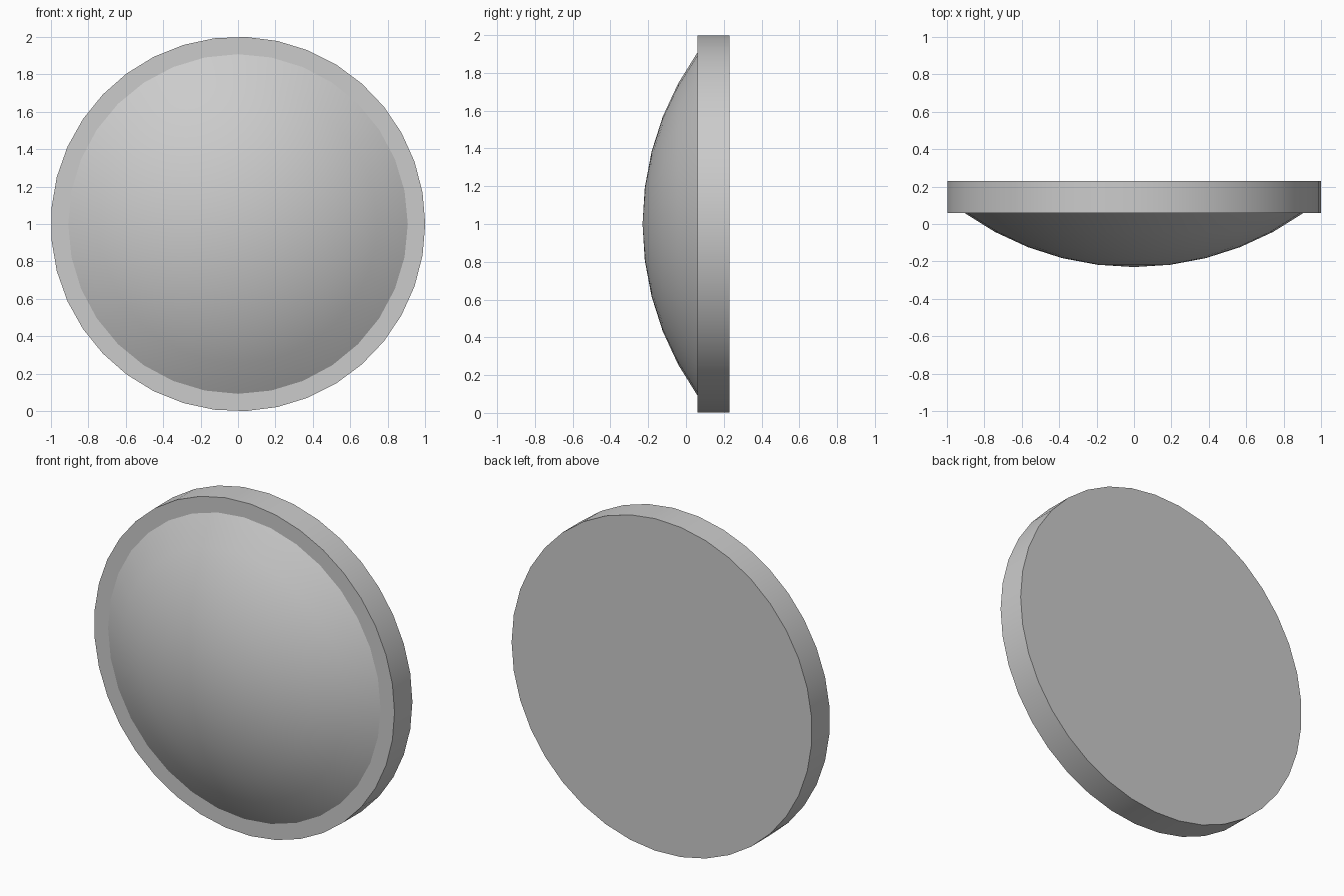
import bpy, bmesh
from math import sin, cos, radians, pi
from mathutils import Matrix, Vector

cube = bpy.data.objects.get("Cube")
if cube:
    bpy.data.objects.remove(cube, do_unlink=True)

RIM_FRONT, RIM_BACK, DOME_FRONT = 0.06, 0.23, -0.23
DOME_RADIUS = 0.907
CENTRE = Vector((0, 0, 1))

grey = bpy.data.materials.new("plain grey")
colour = (0.6, 0.6, 0.6, 1)
grey.diffuse_color = colour
grey.use_nodes = True
grey.node_tree.nodes["Principled BSDF"].inputs["Base Color"].default_value = colour


def add_part(name, bm):
    bmesh.ops.recalc_face_normals(bm, faces=bm.faces)
    mesh = bpy.data.meshes.new(name)
    bm.to_mesh(mesh)
    bm.free()
    mesh.materials.append(grey)
    part = bpy.data.objects.new(name, mesh)
    bpy.context.collection.objects.link(part)
    bpy.ops.object.select_all(action='DESELECT')
    part.select_set(True)
    bpy.context.view_layer.objects.active = part
    bpy.ops.object.shade_smooth_by_angle(angle=radians(30))
    return part


# Thick round base disc, axis along y, one corner pointing to +x
bm = bmesh.new()
bmesh.ops.create_cone(bm, cap_ends=True, segments=37, radius1=1, radius2=1,
                      depth=RIM_BACK - RIM_FRONT)
corner = max(bm.verts, key=lambda v: v.co.x).co
bmesh.ops.rotate(bm, verts=bm.verts, cent=(0, 0, 0),
                 matrix=Matrix.Rotation(-Vector((1, 0)).angle_signed(corner.xy) * -1, 3, 'Z'))
bmesh.ops.rotate(bm, verts=bm.verts, cent=(0, 0, 0), matrix=Matrix.Rotation(pi / 2, 3, 'X'))
bmesh.ops.translate(bm, verts=bm.verts, vec=CENTRE + Vector((0, (RIM_FRONT + RIM_BACK) / 2, 0)))
add_part("base_disc", bm)

# Shallow spherical dome: an arc of five steps revolved about y
height = RIM_FRONT - DOME_FRONT
radius = (DOME_RADIUS ** 2 + height ** 2) / (2 * height)
edge_angle = Vector((radius - height, DOME_RADIUS)).angle(Vector((1, 0)))
bm = bmesh.new()
arc = []
for i in range(6):
    a = edge_angle * i / 5
    arc.append(bm.verts.new(CENTRE + Vector((radius * sin(a),
                                             DOME_FRONT + radius * (1 - cos(a)), 0))))
edges = [bm.edges.new(pair) for pair in zip(arc, arc[1:])]
bmesh.ops.spin(bm, geom=arc + edges, cent=CENTRE, axis=(0, 1, 0), angle=2 * pi, steps=32)
bmesh.ops.remove_doubles(bm, verts=bm.verts, dist=0.0005)
# close the dome against the disc so its normals face outward
bmesh.ops.holes_fill(bm, edges=[e for e in bm.edges if e.is_boundary], sides=0)
add_part("front_dome", bm)
